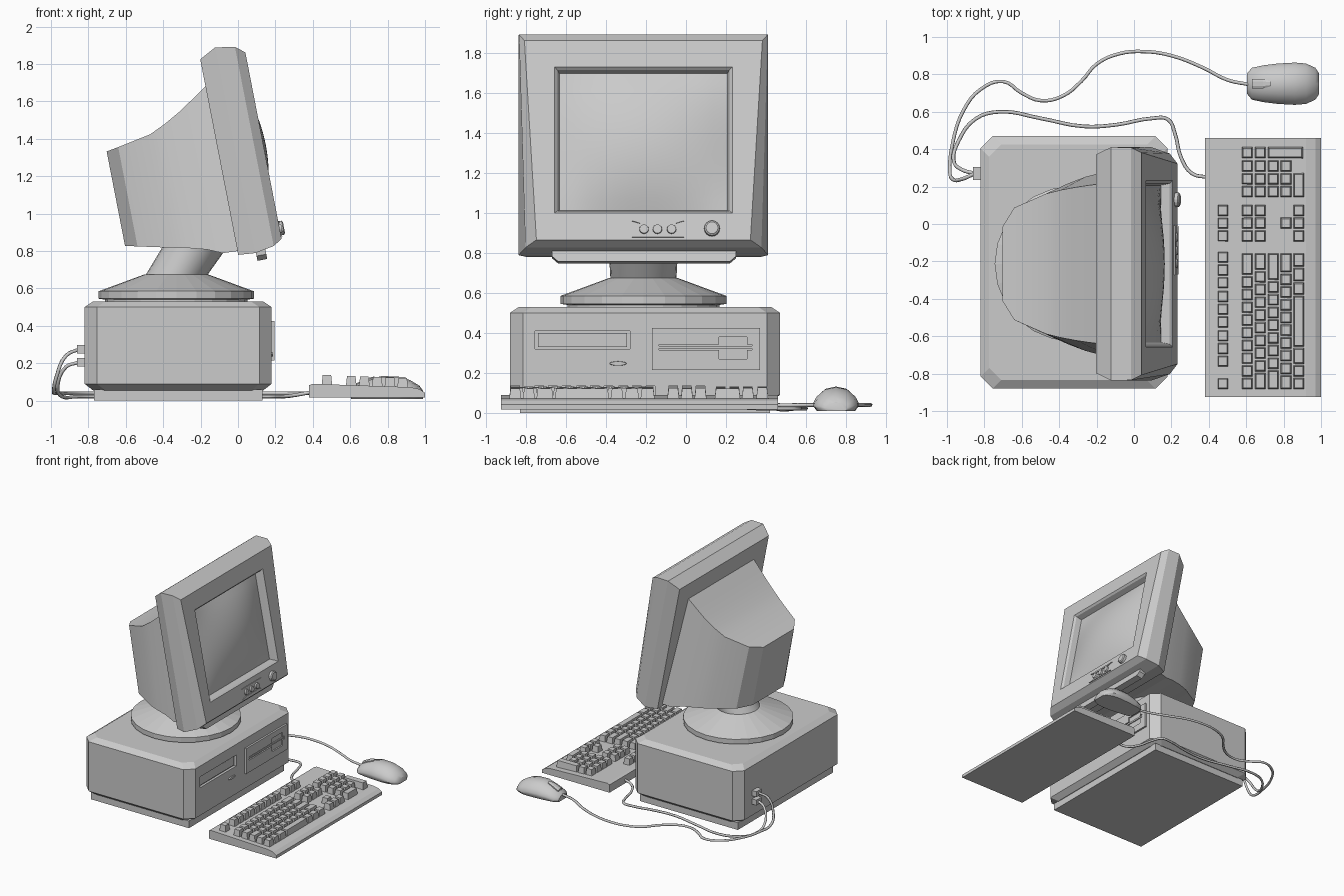
import bpy, bmesh, math
from mathutils import Matrix

if "Cube" in bpy.data.objects:
    bpy.data.objects.remove(bpy.data.objects["Cube"])

YC = -0.213                                   # centre line of the monitor
TILT = Matrix.Rotation(math.radians(-11), 4, 'Y')


def make(name, bm, tilt=False, smooth=None):
    bmesh.ops.recalc_face_normals(bm, faces=bm.faces)
    me = bpy.data.meshes.new(name)
    bm.to_mesh(me)
    bm.free()
    ob = bpy.data.objects.new(name, me)
    bpy.context.collection.objects.link(ob)
    if tilt:
        me.transform(TILT)
    if smooth:
        bpy.ops.object.select_all(action='DESELECT')
        ob.select_set(True)
        bpy.context.view_layer.objects.active = ob
        bpy.ops.object.shade_smooth_by_angle(angle=math.radians(smooth))
    return ob


def add_loft(bm, rings, cap_end=True):
    vs = [[bm.verts.new(p) for p in r] for r in rings]
    n = len(rings[0])
    for a, b in zip(vs, vs[1:]):
        for i in range(n):
            bm.faces.new((a[i], a[(i + 1) % n], b[(i + 1) % n], b[i]))
    bm.faces.new(vs[0])
    if cap_end:
        bm.faces.new(vs[-1])


def loft(name, rings, tilt=False, smooth=None, cap_end=True):
    bm = bmesh.new()
    add_loft(bm, rings, cap_end)
    return make(name, bm, tilt, smooth)


def rect(x0, x1, y0, y1, z):
    return [(x0, y0, z), (x1, y0, z), (x1, y1, z), (x0, y1, z)]


def box(name, x0, x1, y0, y1, z0, z1, tilt=False):
    return loft(name, [rect(x0, x1, y0, y1, z0), rect(x0, x1, y0, y1, z1)], tilt)


def cut(ob, cutter):
    m = ob.modifiers.new("cut", 'BOOLEAN')
    m.object, m.solver = cutter, 'EXACT'
    cutter.hide_render = True
    bpy.context.view_layer.objects.active = ob
    bpy.ops.object.modifier_apply(modifier=m.name)
    bpy.data.objects.remove(cutter)


def circle(cx, cy, r, z, n=24):
    return [(cx + r * math.cos(i * math.tau / n), cy + r * math.sin(i * math.tau / n), z) for i in range(n)]


def disc_x(x, cy, cz, ry, rz, n=16):
    return [(x, cy + ry * math.cos(i * math.tau / n), cz + rz * math.sin(i * math.tau / n)) for i in range(n)]


def octagon(d, z, c=0.065):
    x0, x1, y0, y1 = -0.82 + d, 0.18 - d, -0.88 + d, 0.47 - d
    return [(x0 + c, y0, z), (x1 - c, y0, z), (x1, y0 + c, z), (x1, y1 - c, z),
            (x1 - c, y1, z), (x0 + c, y1, z), (x0, y1 - c, z), (x0, y0 + c, z)]


# System case with plinth and drive bays
case = loft("case", [octagon(0.045, 0.055), octagon(0, 0.09), octagon(0, 0.50), octagon(0.045, 0.53)])
cut(case, box("bay_cutter", 0.16, 0.25, -0.755, -0.28, 0.32, 0.41))
box("case_plinth", -0.77, 0.13, -0.83, 0.42, 0, 0.06)
box("drive_bay_cover", 0.155, 0.168, -0.74, -0.295, 0.33, 0.40)
loft("power_button", [disc_x(0.17, -0.34, 0.247, 0.045, 0.013), disc_x(0.188, -0.34, 0.247, 0.04, 0.01)])
panel = box("floppy_panel", 0.17, 0.195, -0.17, 0.37, 0.215, 0.425)
cut(panel, box("slot_cutter", 0.184, 0.25, -0.135, 0.33, 0.315, 0.342))
cut(panel, box("notch_cutter", 0.184, 0.25, 0.165, 0.305, 0.27, 0.38))
box("floppy_slot_bar", 0.17, 0.192, -0.135, 0.33, 0.322, 0.335)
for z in (0.205, 0.275):
    box("rear_plug", -0.86, -0.81, 0.235, 0.305, z - 0.022, z + 0.022)

# Swivel base and leaning neck
loft("swivel_base", [circle(-0.33, YC, r, z) for r, z in
                     ((0.38, 0.525), (0.38, 0.54), (0.415, 0.545), (0.415, 0.585), (0.17, 0.675))])
loft("neck", [circle(-0.33, YC, 0.165, 0.67), circle(-0.215, YC, 0.175, 0.845)], smooth=40)


# Monitor, modelled upright and tilted back
def quad(u, v0, v1, hb, ht):
    return [(u, YC - hb, v0), (u, YC + hb, v0), (u, YC + ht, v1), (u, YC - ht, v1)]


loft("monitor_bezel", [quad(0.15, 0.765, 1.83, 0.585, 0.585), quad(0.24, 0.757, 1.877, 0.624, 0.624),
                       quad(0.345, 0.775, 1.86, 0.59, 0.622), quad(0.394, 0.805, 1.82, 0.535, 0.595),
                       quad(0.394, 0.942, 1.686, 0.445, 0.445), quad(0.38, 0.955, 1.673, 0.43, 0.43),
                       quad(0.335, 0.965, 1.663, 0.42, 0.42)], tilt=True, cap_end=False)
loft("monitor_shell", [quad(-0.435, 0.928, 1.442, 0.2, 0.2), quad(-0.37, 0.912, 1.453, 0.32, 0.3),
                       quad(-0.19, 0.87, 1.487, 0.43, 0.375), quad(-0.1, 0.85, 1.528, 0.465, 0.395),
                       quad(-0.009, 0.825, 1.578, 0.49, 0.41), quad(0.07, 0.79, 1.63, 0.515, 0.42),
                       quad(0.16, 0.785, 1.69, 0.53, 0.43)], tilt=True, smooth=20)

# Bulging screen glass
bm = bmesh.new()
bmesh.ops.create_grid(bm, x_segments=12, y_segments=12, size=1)
for v in bm.verts:
    a, b = v.co.x, v.co.y
    v.co = (0.335 + 0.072 * (1 - a * a) * (1 - b * b), YC + 0.42 * a, 1.314 + 0.35 * b)
screen = make("screen", bm, True, 60)
if screen.data.polygons[0].normal.x < 0:
    screen.data.flip_normals()

# Monitor controls and lower lip
for y in (-0.21, -0.143, -0.072):
    loft("control_button", [disc_x(0.385, y, 0.859, 0.025, 0.025), disc_x(0.406, y, 0.859, 0.022, 0.022)], True)
loft("power_knob", [disc_x(0.385, 0.13, 0.862, 0.04, 0.04), disc_x(0.412, 0.13, 0.862, 0.038, 0.038),
                    disc_x(0.418, 0.13, 0.862, 0.03, 0.03)], True)
for v, s in ((0.893, 1), (0.825, -1)):
    loft("control_trim", [[(u, YC + 0.073 + h, v + s * 0.008) for u, h in ((0.385, -0.14), (0.4, -0.13), (0.4, 0.13), (0.385, 0.14))],
                          [(u, YC + 0.073 + h, v - s * 0.006) for u, h in ((0.385, -0.09), (0.4, -0.085), (0.4, 0.085), (0.385, 0.09))]], True)
lip = [(-0.67, 0.78), (-0.67, 0.74), (-0.64, 0.714), (0.22, 0.714), (0.25, 0.74), (0.25, 0.78)]
loft("monitor_lip", [[(u, y, v) for y, v in lip] for u in (0.245, 0.298)], True)

# Keyboard body
profile = [(0.38, 0.017), (1.0, 0.017), (1.0, 0.042), (0.97, 0.062), (0.92, 0.072), (0.40, 0.09), (0.38, 0.082)]
loft("keyboard_body", [[(x, y, z) for x, z in profile] for y in (-0.925, 0.46)])

# Keys: x rows from the far edge, y start and widths
keys = bmesh.new()
P = 0.068
ROWS = [0.575, 0.645, 0.714, 0.782, 0.85]


def key(x, y, dy=P, dx=0.066):
    x1, y1, g = x + dx - 0.005, y + dy - 0.005, 0.008
    t = 0.138 - 0.04 * (x - 0.44)
    add_loft(keys, [rect(x, x1, y, y1, 0.06), rect(x + g, x1 - g, y + g, y1 - g, t)])


def key_row(x, y, widths):
    for w in widths:
        key(x, y, w * P)
        y += w * P


for start, count in ((-0.885, 1), (-0.765, 3), (-0.555, 3), (-0.345, 3), (-0.095, 3)):
    key_row(0.445, start, [1] * count)
for x, widths in zip(ROWS, ([1] * 9 + [1.8],
                            [1.4] + [1] * 8 + [1.4],
                            [1.6] + [1] * 7 + [2.2],
                            [1.2] + [1] * 8 + [1.6],
                            [1, 1, 1.35, 4.1, 1.05, 1.15, 1.15])):
    key_row(x, -0.885, [w * 10.8 / sum(widths) for w in widths])
for x in ROWS[:2]:
    key_row(x, -0.095, [1] * 3)
key_row(ROWS[4], -0.095, [1] * 3)
key(ROWS[3], -0.027)
for x in ROWS[:4]:
    key_row(x, 0.142, [1] * 3)
key_row(ROWS[4], 0.142, [2])
key(ROWS[0], 0.35)
key(ROWS[1], 0.35)
key(ROWS[2], 0.35, dx=0.195)
make("keyboard_keys", keys)

# Mouse
section = [(-0.85, 0.0), (-1, 0.2), (-1, 0.36), (-0.86, 0.6), (-0.5, 0.9), (0, 1),
           (0.5, 0.9), (0.86, 0.6), (1, 0.36), (1, 0.2), (0.85, 0.0)]
stations = [(0.605, 0.055, 0.045), (0.63, 0.085, 0.07), (0.69, 0.098, 0.1), (0.77, 0.108, 0.122),
            (0.86, 0.113, 0.118), (0.92, 0.108, 0.1), (0.97, 0.085, 0.07), (0.99, 0.055, 0.042)]
loft("mouse_body", [[(x, 0.75 + w * a, 0.01 + h * b) for a, b in section] for x, w, h in stations], smooth=35)
loft("mouse_button", [[(x, 0.75 + w * a, z + 0.012 * b) for a, b in ((-1, -2), (-1, 0.5), (-0.5, 1), (0.5, 1), (1, 0.5), (1, -2))]
                      for x, w, z in ((0.632, 0.025, 0.08), (0.69, 0.025, 0.108), (0.73, 0.015, 0.118))])


# Cables
def cable(name, pts):
    cu = bpy.data.curves.new(name, 'CURVE')
    cu.dimensions, cu.bevel_depth, cu.bevel_resolution = '3D', 0.01, 1
    cu.resolution_u, cu.use_fill_caps = 4, True
    sp = cu.splines.new('BEZIER')
    sp.bezier_points.add(len(pts) - 1)
    for bp, p in zip(sp.bezier_points, pts):
        bp.co = p
        bp.handle_left_type = bp.handle_right_type = 'AUTO'
    tmp = bpy.data.objects.new(name + "_path", cu)
    bpy.context.collection.objects.link(tmp)
    bpy.context.view_layer.update()
    me = bpy.data.meshes.new_from_object(tmp.evaluated_get(bpy.context.evaluated_depsgraph_get()))
    bpy.data.objects.remove(tmp)
    bpy.context.collection.objects.link(bpy.data.objects.new(name, me))


def ground(z, *xy):
    return [(x, y, z) for x, y in xy]


cable("mouse_cable", [(-0.85, 0.27, 0.275), (-0.92, 0.24, 0.24), (-0.97, 0.24, 0.13), (-0.985, 0.28, 0.06)]
      + ground(0.04, (-0.97, 0.43), (-0.91, 0.61), (-0.82, 0.72), (-0.70, 0.762), (-0.6, 0.70), (-0.5, 0.66), (-0.38, 0.685),
               (-0.28, 0.765), (-0.2, 0.855), (-0.08, 0.91), (0.05, 0.922), (0.2, 0.90), (0.37, 0.835))
      + [(0.5, 0.77, 0.048), (0.62, 0.745, 0.05)])
cable("keyboard_cable", [(-0.85, 0.27, 0.205), (-0.92, 0.29, 0.18), (-0.965, 0.35, 0.07)]
      + ground(0.022, (-0.94, 0.44), (-0.85, 0.56), (-0.72, 0.60), (-0.5, 0.565), (-0.27, 0.522), (-0.1, 0.53),
               (0.1, 0.565), (0.18, 0.56), (0.22, 0.48), (0.25, 0.36))
      + [(0.31, 0.27, 0.03), (0.39, 0.25, 0.045)])
